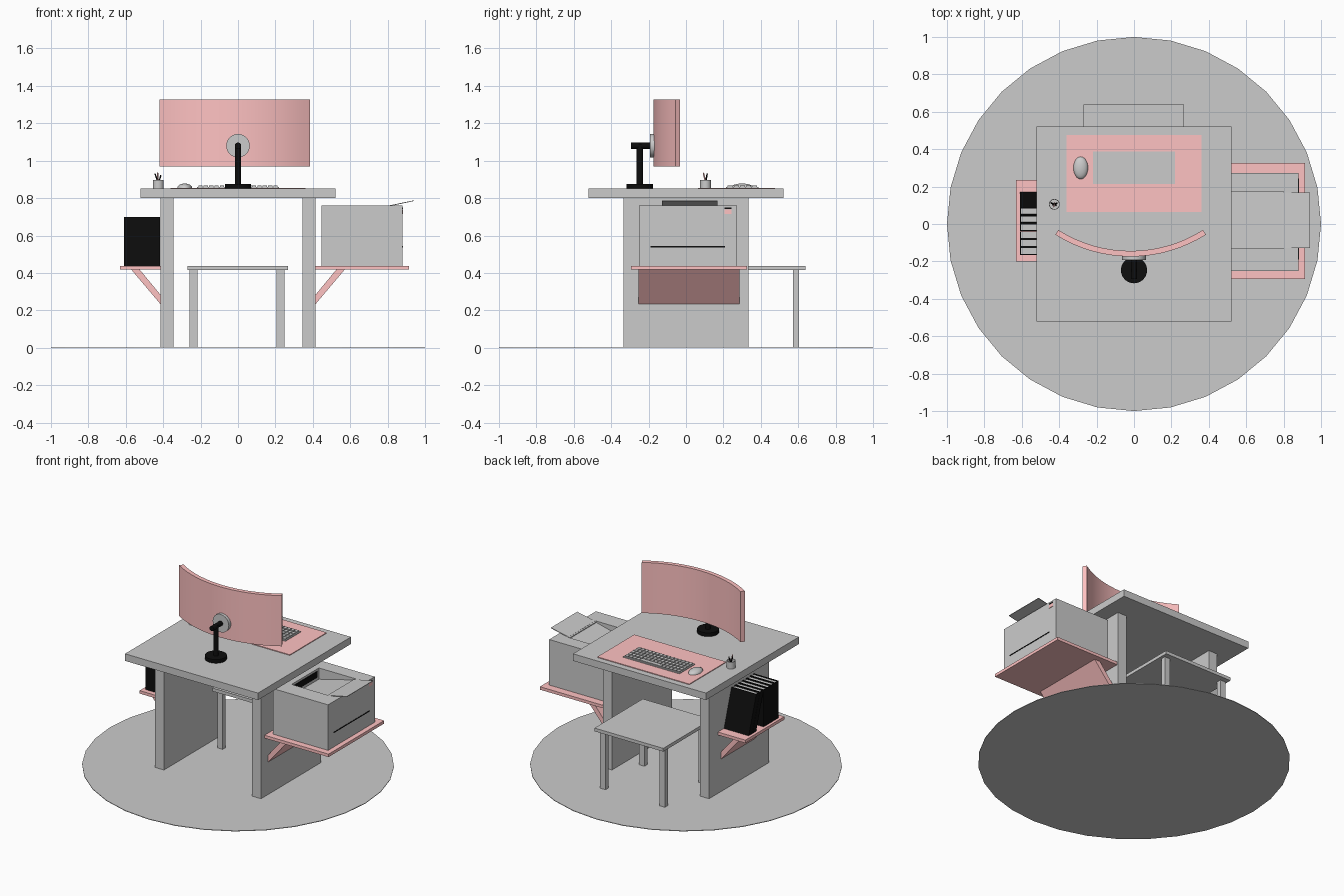
import bpy, bmesh, math
from mathutils import Vector, Matrix

if "Cube" in bpy.data.objects:
    bpy.data.objects.remove(bpy.data.objects["Cube"])


def material(name, colour):
    m = bpy.data.materials.new(name)
    m.diffuse_color = (*colour, 1)
    m.use_nodes = True
    m.node_tree.nodes["Principled BSDF"].inputs["Base Color"].default_value = m.diffuse_color
    return m


PINK = material("pink", (1.0, 0.54, 0.54))
BLACK = material("black", (0.004, 0.004, 0.004))


def finish(name, bm, mat=None, smooth=False):
    bmesh.ops.recalc_face_normals(bm, faces=bm.faces)
    me = bpy.data.meshes.new(name)
    bm.to_mesh(me)
    bm.free()
    ob = bpy.data.objects.new(name, me)
    bpy.context.collection.objects.link(ob)
    if mat:
        me.materials.append(mat)
    if smooth:
        bpy.ops.object.select_all(action='DESELECT')
        ob.select_set(True)
        bpy.context.view_layer.objects.active = ob
        bpy.ops.object.shade_smooth_by_angle(angle=math.radians(35))
    return ob


def add_box(bm, x, y, z):
    mid = Vector([(a + b) / 2 for a, b in (x, y, z)])
    size = [b - a for a, b in (x, y, z)]
    return bmesh.ops.create_cube(bm, size=1, matrix=Matrix.Translation(mid) @ Matrix.Diagonal((*size, 1)))["verts"]


def box(name, x, y, z, mat=None):
    bm = bmesh.new()
    add_box(bm, x, y, z)
    return finish(name, bm, mat)


def rod(name, p, q, r, mat=None, sides=24):
    p, q = Vector(p), Vector(q)
    bm = bmesh.new()
    rot = (q - p).to_track_quat('Z', 'Y').to_matrix().to_4x4()
    bmesh.ops.create_cone(bm, cap_ends=True, segments=sides, radius1=r, radius2=r,
                          depth=(q - p).length, matrix=Matrix.Translation((p + q) / 2) @ rot)
    return finish(name, bm, mat, sides > 8 and name != "floor_disc")


def prism(name, points, direction, mat=None, smooth=False):
    """Extrude a closed outline along a direction."""
    bm = bmesh.new()
    face = bm.faces.new([bm.verts.new(p) for p in points])
    new = bmesh.ops.extrude_face_region(bm, geom=[face])["geom"]
    bmesh.ops.translate(bm, vec=direction, verts=[v for v in new if isinstance(v, bmesh.types.BMVert)])
    return finish(name, bm, mat, smooth)


# Floor and desk
rod("floor_disc", (0, 0, 0), (0, 0, 0.004), 1, sides=32)
box("desk_top", (-0.52, 0.52), (-0.52, 0.52), (0.80, 0.85))
for side, x in (("left", (-0.415, -0.345)), ("right", (0.345, 0.415))):
    box(side + "_desk_panel", x, (-0.335, 0.335), (0.004, 0.80))

# Stool
box("stool_seat", (-0.27, 0.268), (0.10, 0.64), (0.415, 0.438))
for i, x in enumerate(((-0.258, -0.216), (0.207, 0.249))):
    for j, y in enumerate(((0.137, 0.169), (0.572, 0.604))):
        box(f"stool_leg_{i}{j}", x, y, (0.004, 0.415))

# Side shelves with sloping support boards
for side, s, reach, y, inset in (("left", -1, 0.63, (-0.20, 0.236), 0.035),
                                 ("right", 1, 0.915, (-0.295, 0.327), 0.04)):
    box(side + "_shelf", sorted((s * 0.41, s * reach)), y, (0.417, 0.438), PINK)
    out = [(0.525, 0.417), (0.57, 0.417), (0.412, 0.23), (0.412, 0.28)]
    prism(side + "_shelf_brace", [(s * a, y[0] + inset, b) for a, b in out],
          (0, y[1] - y[0] - 2 * inset, 0), PINK)

# Printer with a wedge-shaped paper recess
printer = box("printer_body", (0.447, 0.88), (-0.25, 0.272), (0.438, 0.76))
cutter = prism("recess_cutter", [(0.51, -0.13, 0.80), (0.51, -0.13, 0.68), (0.80, -0.13, 0.752), (0.80, -0.13, 0.80)],
               (0, 0.305, 0))
cutter.hide_render = True
cutter.hide_viewport = True
cut = printer.modifiers.new("recess", 'BOOLEAN')
cut.operation = 'DIFFERENCE'
cut.solver = 'EXACT'
cut.object = cutter
prism("paper_flap", [(0.79, -0.127, 0.752), (0.94, -0.127, 0.784), (0.94, -0.127, 0.788), (0.79, -0.127, 0.757)],
      (0, 0.295, 0))
box("paper_outlet", (0.508, 0.513), (-0.11, 0.155), (0.70, 0.745), BLACK)
box("paper_slot", (0.878, 0.882), (-0.19, 0.208), (0.537, 0.544), BLACK)
box("printer_button", (0.878, 0.883), (0.205, 0.243), (0.715, 0.738), PINK)
box("printer_indicator", (0.878, 0.883), (0.205, 0.243), (0.743, 0.749), BLACK)

# Ring binders: four upright, two leaning against them
for i in range(6):
    base = -0.165 + 0.0425 * i + (0.082 if i > 3 else 0)
    lean = 0.31 if i > 3 else 0
    for part, mat in (("cover", BLACK), ("pages", None)):
        bm = bmesh.new()
        if part == "cover":
            add_box(bm, (-0.61, -0.417), (0, 0.005), (0, 0.262))
            add_box(bm, (-0.61, -0.417), (0.036, 0.041), (0, 0.262))
            add_box(bm, (-0.61, -0.605), (0.005, 0.036), (0, 0.262))
        else:
            add_box(bm, (-0.605, -0.42), (0.005, 0.036), (0.004, 0.256))
        for v in bm.verts:
            v.co = (v.co.x, base + v.co.y - math.tan(lean) * v.co.z, 0.438 + v.co.z)
        finish(f"binder_{part}_{i}", bm, mat)

# Curved monitor
R, cy, cx, half = 0.752, 0.578, -0.018, 0.565
steps = [-half + 2 * half * k / 16 for k in range(17)]
arc = [(cx + R * math.sin(a), cy - R * math.cos(a), 0.968) for a in steps]
arc += [(cx + (R - 0.03) * math.sin(a), cy - (R - 0.03) * math.cos(a), 0.968) for a in reversed(steps)]
prism("monitor_screen", arc, (0, 0, 0.358), PINK, True)

# Monitor stand
rod("stand_base", (0, -0.247, 0.85), (0, -0.247, 0.876), 0.07, BLACK, 32)
rod("stand_pole", (0, -0.247, 0.87), (0, -0.247, 1.09), 0.017, BLACK)
rod("stand_arm", (0, -0.295, 1.08), (0, -0.185, 1.08), 0.017, BLACK)
rod("monitor_mount", (0, -0.193, 1.08), (0, -0.165, 1.08), 0.063, None, 32)

# Desk mat, keyboard and mouse
box("desk_mat", (-0.36, 0.36), (0.065, 0.477), (0.85, 0.855), PINK)
box("keyboard_base", (-0.22, 0.22), (0.215, 0.388), (0.855, 0.860))
bm = bmesh.new()
px, py = 0.43 / 15, 0.163 / 5
for r in range(5):
    for c in range(15):
        if r == 0 and 4 <= c <= 9:
            continue
        x, y = 0.215 - px * c, 0.383 - py * r
        add_box(bm, (x - px + 0.003, x - 0.003), (y - py + 0.003, y - 0.003), (0.859, 0.867))
add_box(bm, (0.215 - px * 10 + 0.003, 0.215 - px * 4 - 0.003), (0.383 - py + 0.003, 0.380), (0.859, 0.867))
finish("keyboard_keys", bm)

bm = bmesh.new()
bmesh.ops.create_uvsphere(bm, u_segments=24, v_segments=12, radius=1)
for v in bm.verts:
    v.co = (-0.285 + 0.039 * v.co.x, 0.30 + 0.06 * v.co.y, 0.855 + 0.023 * max(v.co.z, 0))
bmesh.ops.remove_doubles(bm, verts=bm.verts, dist=0.0001)
finish("mouse", bm, None, True)

# Pen cup: hollow tube with a floor, and pens
bm = bmesh.new()
rings = []
for r, z in ((0.029, 0.85), (0.029, 0.898), (0.025, 0.898), (0.025, 0.855)):
    rings.append([bm.verts.new((-0.426 + r * math.cos(k * math.pi / 12), 0.105 + r * math.sin(k * math.pi / 12), z))
                  for k in range(24)])
for a, b in zip(rings, rings[1:]):
    for k in range(24):
        bm.faces.new((a[k], a[k - 1], b[k - 1], b[k]))
bm.faces.new(rings[0])
bm.faces.new(rings[-1])
finish("pen_cup", bm, None, True)
for i, (dx, dy, top, mat) in enumerate(((-0.018, 0.008, 0.93, BLACK), (-0.004, -0.012, 0.935, PINK),
                                        (0.014, 0.006, 0.922, BLACK))):
    rod(f"pen_{i}", (-0.426 - dx * 0.5, 0.105 - dy * 0.5, 0.857), (-0.426 + dx, 0.105 + dy, top), 0.004, mat, 8)
